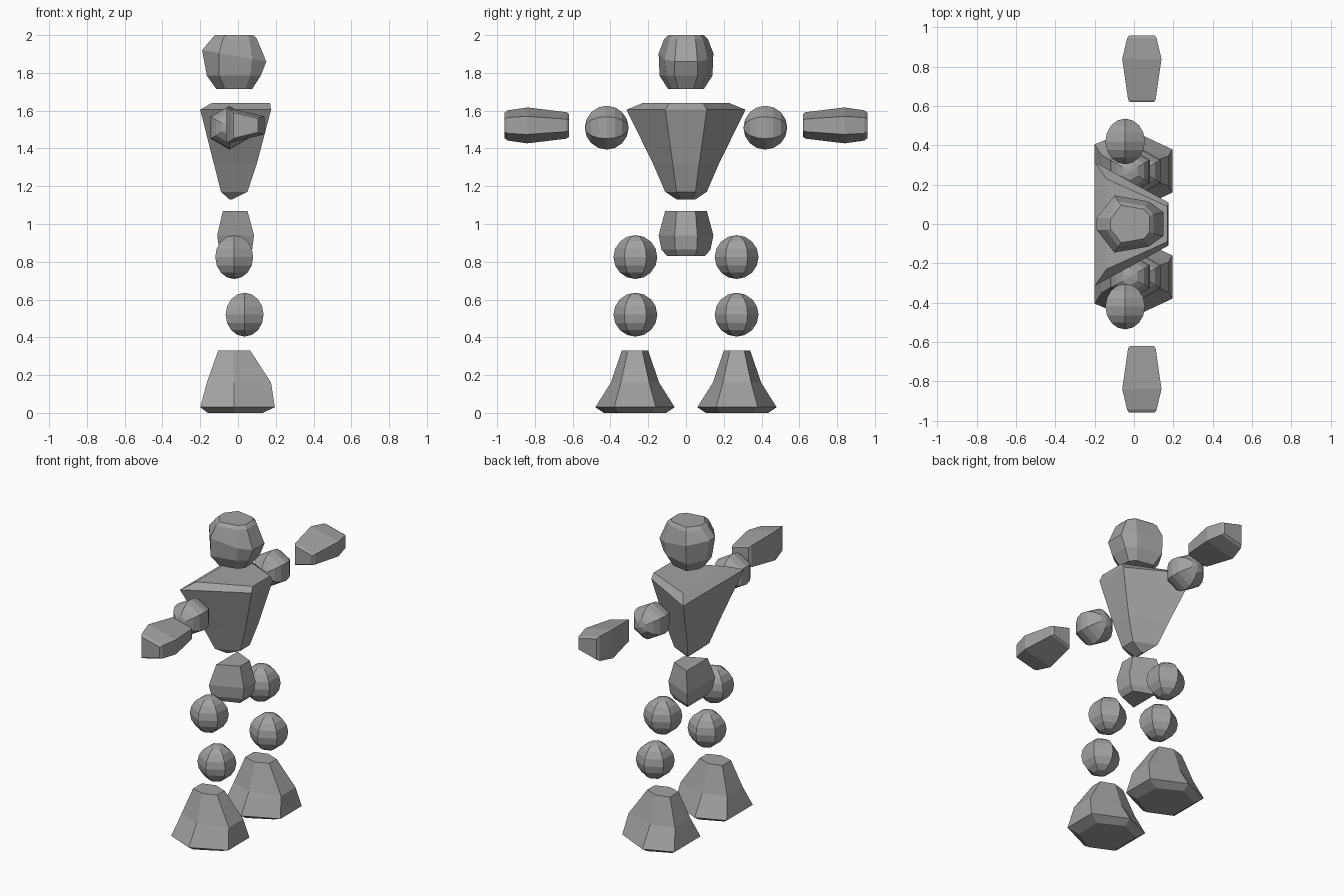
import bpy, bmesh, math

if "Cube" in bpy.data.objects:
    bpy.data.objects.remove(bpy.data.objects["Cube"])

grey = bpy.data.materials.new("plain grey")
grey.diffuse_color = (0.36, 0.36, 0.36, 1)
grey.use_nodes = True
grey.node_tree.nodes["Principled BSDF"].inputs["Base Color"].default_value = grey.diffuse_color


def finish(name, bm):
    bmesh.ops.recalc_face_normals(bm, faces=bm.faces)
    mesh = bpy.data.meshes.new(name)
    bm.to_mesh(mesh)
    bm.free()
    mesh.materials.append(grey)
    obj = bpy.data.objects.new(name, mesh)
    bpy.context.collection.objects.link(obj)
    return obj


def loft(name, levels, place):
    """Join mirrored half sections (x, half width) stacked along one axis."""
    bm = bmesh.new()
    rings = []
    for t, half in levels:
        pts = half + [(x, -w) for x, w in reversed(half)]
        rings.append([bm.verts.new(place(x, w, t)) for x, w in pts])
    n = len(rings[0])
    for a, b in zip(rings, rings[1:]):
        for i in range(n):
            j = (i + 1) % n
            bm.faces.new((a[i], a[j], b[j], b[i]))
    bm.faces.new(rings[0])
    bm.faces.new(rings[-1])
    return finish(name, bm)


def ball(name, loc, tilt=0):
    """Six sided ball with its poles on z, or on y when tilted."""
    bm = bmesh.new()
    bmesh.ops.create_uvsphere(bm, u_segments=6, v_segments=8, radius=0.116)
    obj = finish(name, bm)
    obj.location = loc
    obj.rotation_euler.x = tilt


def upright(x, w, t):
    return (x, w, t)


# Head: eight sided, with a brow line that slopes down to the front
def head_place(x, w, t):
    return (x, w, t - 0.18 * (x + 0.02) if 1.8 < t < 1.95 else t)


loft("head", [
    (1.715, [(-.115, .025), (-.07, .095), (.04, .075), (.075, .04)]),
    (1.785, [(-.165, .03), (-.10, .14), (.065, .105), (.12, .06)]),
    (1.89, [(-.19, .03), (-.10, .145), (.075, .115), (.15, .06)]),
    (1.98, [(-.14, .03), (-.08, .115), (.06, .09), (.10, .05)]),
    (2.0, [(-.12, .025), (-.065, .095), (.05, .075), (.08, .04)]),
], head_place)

# Torso: wide flat back, narrow chest, tapering to the waist
loft("torso", [
    (1.13, [(-.045, .05), (-.03, .03)]),
    (1.17, [(-.09, .11), (.05, .05)]),
    (1.32, [(-.128, .175), (.10, .07)]),
    (1.605, [(-.2, .315), (.175, .11)]),
    (1.64, [(-.14, .23), (.17, .09)]),
], upright)

# Pelvis
loft("pelvis", [
    (.83, [(-.08, .10), (.05, .05)]),
    (.865, [(-.10, .13), (.075, .057)]),
    (.94, [(-.11, .145), (.085, .06)]),
    (1.07, [(-.08, .11), (.05, .05)]),
], upright)

for side, label in ((-1, "right"), (1, "left")):
    # Limb balls
    ball("upper_arm_" + label, (-.045, side * .42, 1.51), math.pi / 2)
    ball("thigh_" + label, (-.02, side * .268, .825))
    ball("shin_" + label, (.035, side * .268, .52))

    # Hand: lofted outwards along y
    loft("hand_" + label, [
        (.62, [(-.02, .06), (.10, .03)]),
        (.632, [(-.03, .07), (.11, .033)]),
        (.84, [(-.06, .095), (.14, .048)]),
        (.945, [(-.035, .08), (.115, .042)]),
        (.96, [(-.025, .068), (.105, .036)]),
    ], lambda x, w, t: (x, side * t, 1.522 + w))

    # Foot: flared six sided boot
    loft("foot_" + label, [
        (0, [(-.16, .10), (-.02, .165), (.13, .085)]),
        (.03, [(-.2, .135), (-.02, .21), (.195, .11)]),
        (.16, [(-.165, .08), (-.02, .128), (.175, .075)]),
        (.33, [(-.105, .045), (-.02, .07), (.065, .038)]),
    ], lambda x, w, t: (x, side * .27 + w, t))
